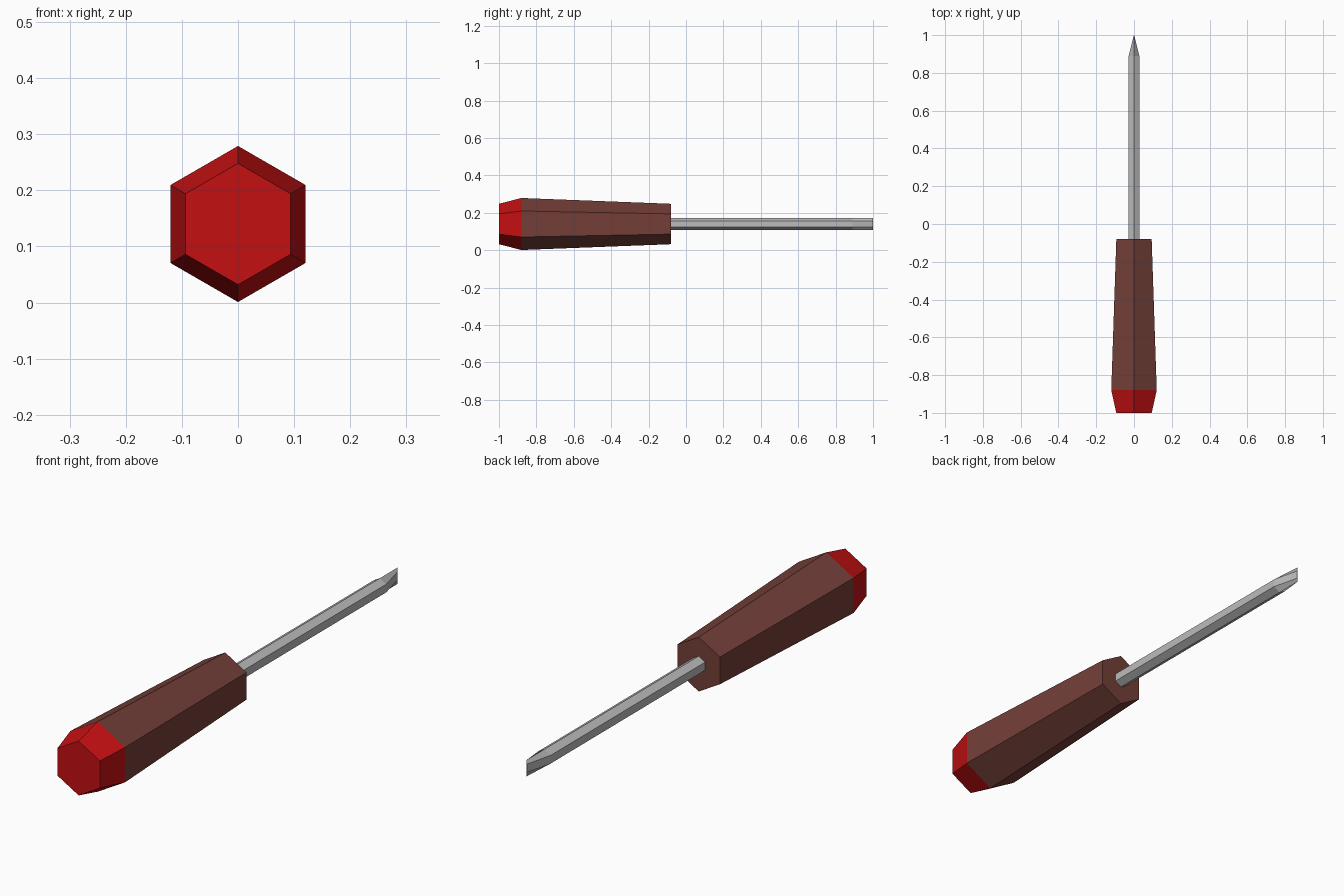
import bpy, bmesh, math

if "Cube" in bpy.data.objects:
    bpy.data.objects.remove(bpy.data.objects["Cube"])

AXIS_Z = 0.14  # height of the tool's long axis


def material(name, rgb):
    m = bpy.data.materials.new(name)
    m.diffuse_color = (*rgb, 1)
    m.use_nodes = True
    m.node_tree.nodes["Principled BSDF"].inputs["Base Color"].default_value = m.diffuse_color
    return m


def hex_loft(name, rings, mats):
    """Loft hexagon rings along y; each ring is (y, radius, x_scale)."""
    bm = bmesh.new()
    loops = []
    for y, r, sx in rings:
        angles = [math.radians(90 + 60 * i) for i in range(6)]
        loops.append([bm.verts.new((r * sx * math.cos(a), y, AXIS_Z + r * math.sin(a)))
                      for a in angles])
    for a, b in zip(loops, loops[1:]):
        for i in range(6):
            j = (i + 1) % 6
            bm.faces.new((a[i], a[j], b[j], b[i]))
    bm.faces.new(loops[0])
    bm.faces.new(loops[-1])
    bmesh.ops.recalc_face_normals(bm, faces=bm.faces[:])
    me = bpy.data.meshes.new(name)
    bm.to_mesh(me)
    bm.free()
    for m in mats:
        me.materials.append(m)
    ob = bpy.data.objects.new(name, me)
    bpy.context.collection.objects.link(ob)
    return ob


brown = material("brown grip", (0.175, 0.05, 0.04))
red = material("red cap", (0.55, 0.005, 0.006))
steel = material("steel grey", (0.5, 0.5, 0.5))

# Tapered grip with a chamfered red butt
handle = hex_loft("handle", [(-1.0, 0.108, 1), (-0.88, 0.139, 1), (-0.08, 0.108, 1)],
                  [brown, red])
for p in handle.data.polygons:
    p.material_index = 1 if p.center.y < -0.88 else 0

# Hexagonal shaft flattened to a vertical blade edge at the tip
hex_loft("shaft", [(-0.085, 0.0325, 1), (0.89, 0.0325, 1), (1.0, 0.0325, 0.03)], [steel])
